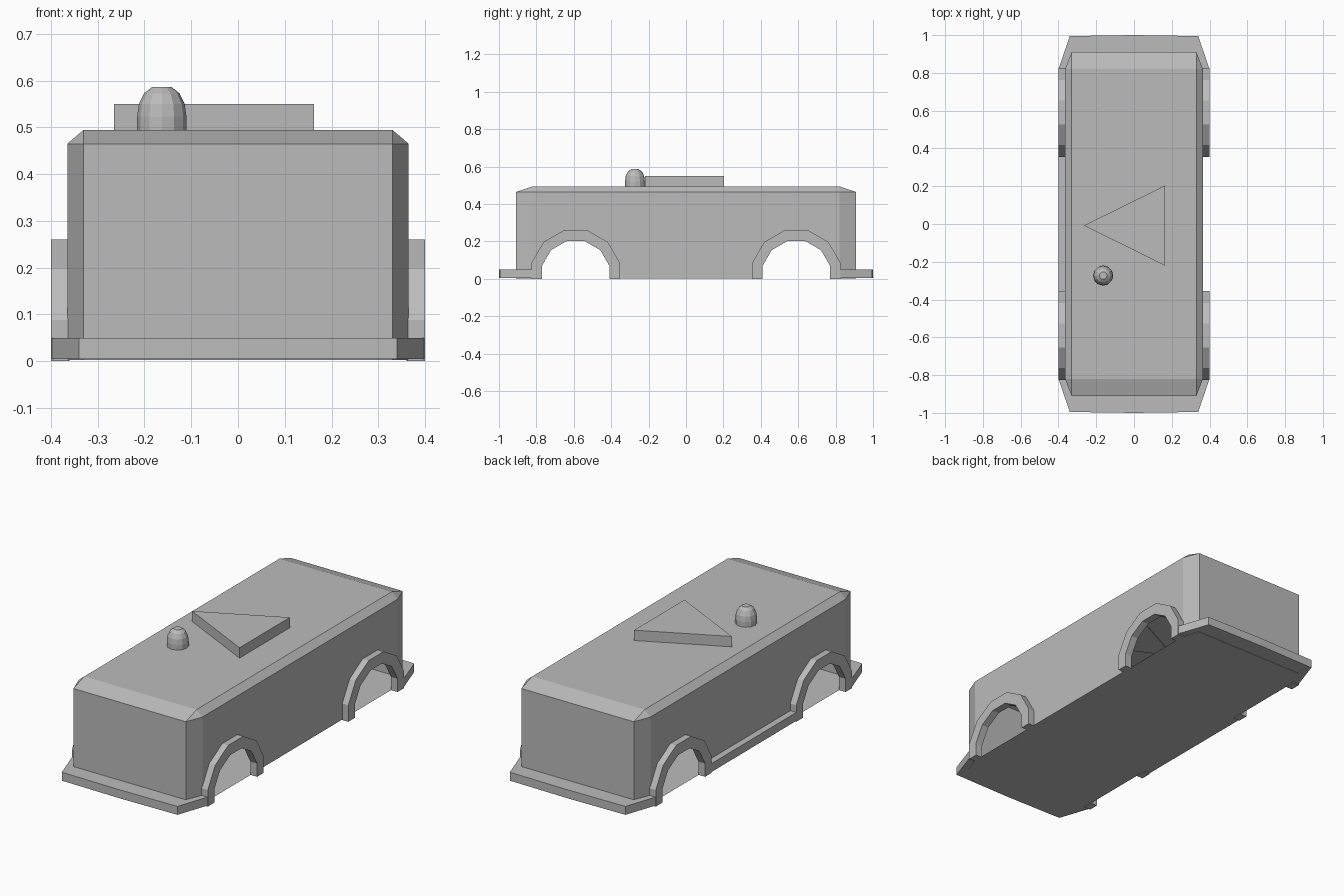
import bpy, bmesh, math

if "Cube" in bpy.data.objects:
    bpy.data.objects.remove(bpy.data.objects["Cube"])

grey = bpy.data.materials.new("plain grey")
grey.diffuse_color = (0.5, 0.5, 0.5, 1)
grey.use_nodes = True
grey.node_tree.nodes["Principled BSDF"].inputs["Base Color"].default_value = grey.diffuse_color


def make_object(name, faces):
    """Build one object from a list of faces given as point lists."""
    bm = bmesh.new()
    for pts in faces:
        bm.faces.new([bm.verts.new(p) for p in pts])
    bmesh.ops.remove_doubles(bm, verts=bm.verts, dist=0.0005)
    bmesh.ops.recalc_face_normals(bm, faces=bm.faces)
    mesh = bpy.data.meshes.new(name)
    bm.to_mesh(mesh)
    bm.free()
    mesh.materials.append(grey)
    ob = bpy.data.objects.new(name, mesh)
    bpy.context.collection.objects.link(ob)
    return ob


def prism(name, a, b):
    """Closed solid between two matching outlines."""
    n = len(a)
    sides = [[a[i], a[(i + 1) % n], b[(i + 1) % n], b[i]] for i in range(n)]
    return make_object(name, [a, b] + sides)


def slab(name, outline, z0, z1):
    return prism(name, [(x, y, z0) for x, y in outline], [(x, y, z1) for x, y in outline])


def arch(cy, half, cz, foot):
    """Twelve-sided half ring outline in (y, z), from -y to +y."""
    r = half / math.cos(math.radians(15))
    pts = [(cy - half, foot)]
    for k in range(6):
        t = math.radians(165 - 30 * k)
        pts.append((cy + r * math.cos(t), cz + r * math.sin(t)))
    return pts + [(cy + half, foot)]


WX, WY = 0.365, 0.91      # body half size
TX, TY = 0.33, 0.82       # half size inside the bevels
Z0, Z1, Z2 = 0.003, 0.465, 0.495
WHEEL_Y = 0.59

# Hollow body shell with open wheel arches
faces = [[(TX, TY, Z2), (-TX, TY, Z2), (-TX, -TY, Z2), (TX, -TY, Z2)],
         [(TX, WY, Z0), (WX, TY, Z0), (WX, -TY, Z0), (TX, -WY, Z0),
          (-TX, -WY, Z0), (-WX, -TY, Z0), (-WX, TY, Z0), (-TX, WY, Z0)]]
for s in (-1, 1):
    # side wall with its two notches, and the roof bevel above it
    wall = [(-TY, Z0)] + arch(-WHEEL_Y, 0.18, 0.022, Z0) + arch(WHEEL_Y, 0.18, 0.022, Z0)
    wall += [(TY, Z0), (TY, Z1), (-TY, Z1)]
    faces.append([(s * WX, y, z) for y, z in wall])
    faces.append([(s * WX, -TY, Z1), (s * WX, TY, Z1), (s * TX, TY, Z2), (s * TX, -TY, Z2)])
    # end wall and its roof bevel
    faces.append([(-TX, s * WY, Z0), (TX, s * WY, Z0), (TX, s * WY, Z1), (-TX, s * WY, Z1)])
    faces.append([(-TX, s * WY, Z1), (TX, s * WY, Z1), (TX, s * TY, Z2), (-TX, s * TY, Z2)])
    # bevelled corners
    for e in (-1, 1):
        faces.append([(s * WX, e * TY, Z0), (s * TX, e * WY, Z0),
                      (s * TX, e * WY, Z1), (s * WX, e * TY, Z1)])
        faces.append([(s * WX, e * TY, Z1), (s * TX, e * WY, Z1), (s * TX, e * TY, Z2)])
make_object("body", faces)

# Bumpers wrapping both ends
for name, e in (("front_bumper", -1), ("rear_bumper", 1)):
    half = [(0.36, 0.82), (0.40, 0.82), (0.34, 0.995)]
    outline = half + [(0, 1.0)] + [(-x, y) for x, y in reversed(half)] + [(-0.33, 0.905), (0.33, 0.905)]
    slab(name, [(x, e * y) for x, y in outline], 0.005, 0.05)

# Wheel arch flares
for side, s in (("left", -1), ("right", 1)):
    for end, e in (("front", -1), ("rear", 1)):
        ring = arch(e * WHEEL_Y, 0.18, 0.022, 0) + arch(e * WHEEL_Y, 0.235, 0.025, 0)[::-1]
        prism(f"{end}_{side}_arch", [(s * 0.36, y, z) for y, z in ring],
              [(s * 0.40, y, z) for y, z in ring])

# Sill on the left side only
slab("left_sill", [(-0.40, -0.357), (-0.36, -0.357), (-0.36, 0.357), (-0.40, 0.357)], 0.005, 0.05)

# Triangular roof plate
slab("roof_triangle", [(-0.265, -0.008), (0.163, -0.22), (0.163, 0.203)], 0.49, 0.55)

# Domed roof light
profile = [(0.053, 0.49), (0.053, 0.522), (0.049, 0.55), (0.038, 0.573), (0.02, 0.587)]
N = 12
rings = [[(-0.163 + r * math.cos(2 * math.pi * i / N), -0.273 + r * math.sin(2 * math.pi * i / N), z)
          for i in range(N)] for r, z in profile]
dome = [rings[0], rings[-1]]
for a, b in zip(rings, rings[1:]):
    dome += [[a[i], a[(i + 1) % N], b[(i + 1) % N], b[i]] for i in range(N)]
make_object("roof_light", dome)
